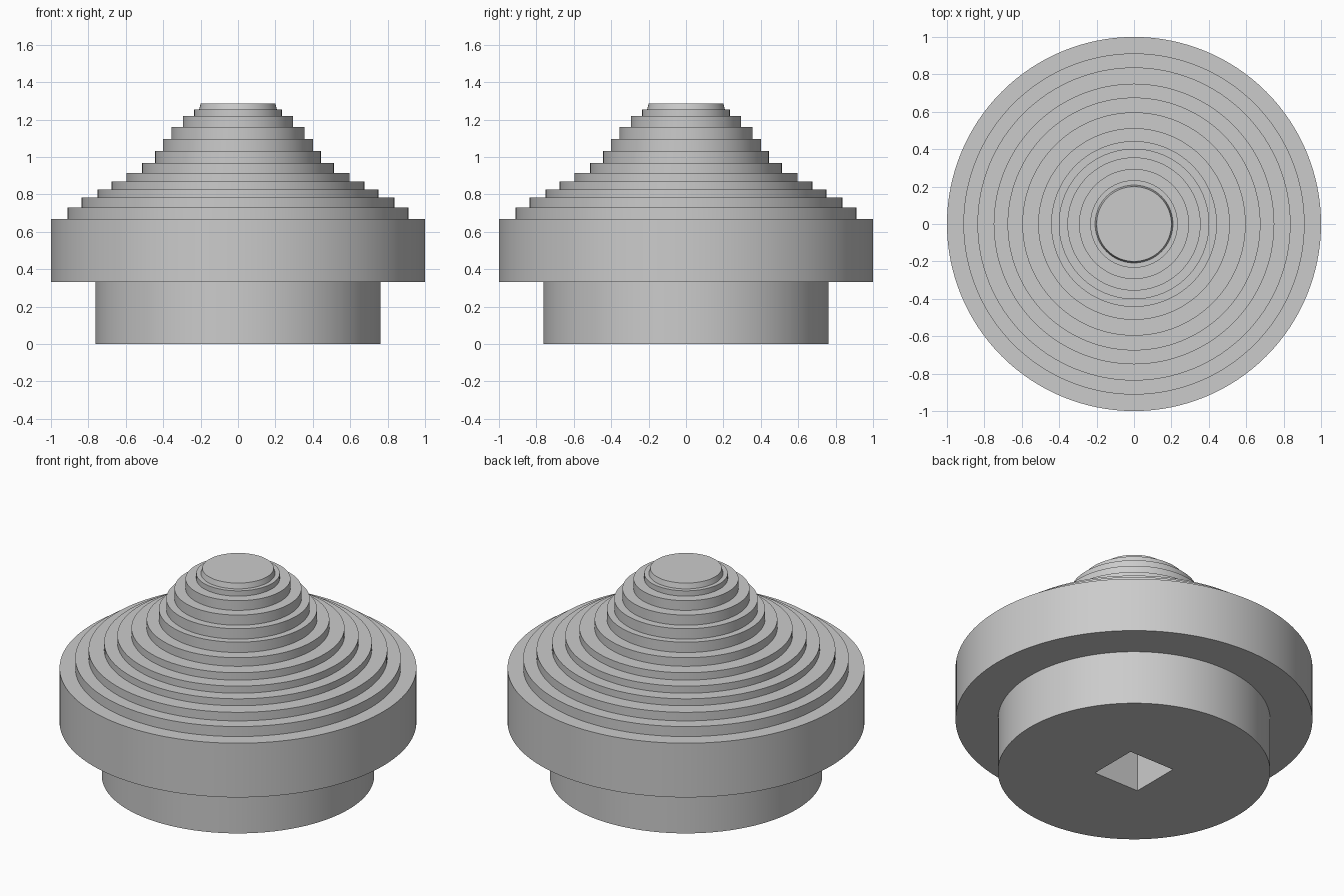
import bpy
import bmesh
from math import cos, sin, tau, radians

cube = bpy.data.objects.get("Cube")
if cube:
    bpy.data.objects.remove(cube, do_unlink=True)

SIDES = 128

# Single plain grey
grey = bpy.data.materials.new("plain grey")
grey.use_nodes = True
colour = (0.6, 0.6, 0.6, 1)
grey.diffuse_color = colour
grey.node_tree.nodes["Principled BSDF"].inputs["Base Color"].default_value = colour

# Tiers from the bottom up: radius and top height
tiers = [(0.763, 0.333), (1.0, 0.668), (0.912, 0.73), (0.837, 0.783),
         (0.75, 0.826), (0.676, 0.87), (0.597, 0.916), (0.512, 0.969),
         (0.443, 1.033), (0.402, 1.097), (0.356, 1.16), (0.294, 1.22),
         (0.234, 1.253)]
profile = []
z = 0
for radius, top in tiers:
    profile += [(radius, z), (radius, top)]
    z = top
# Slightly tapered crown
profile += [(0.208, z), (0.2, 1.285)]


def lathe(name, points):
    """Closed turned solid from (radius, height) points."""
    bm = bmesh.new()
    rings = [[bm.verts.new((r * cos(tau * i / SIDES), r * sin(tau * i / SIDES), h))
              for i in range(SIDES)] for r, h in points]
    for low, high in zip(rings, rings[1:]):
        for i in range(SIDES):
            j = (i + 1) % SIDES
            bm.faces.new((low[i], low[j], high[j], high[i]))
    bm.faces.new(rings[0][::-1])
    bm.faces.new(rings[-1])
    mesh = bpy.data.meshes.new(name)
    bm.to_mesh(mesh)
    bm.free()
    obj = bpy.data.objects.new(name, mesh)
    bpy.context.collection.objects.link(obj)
    mesh.materials.append(grey)
    return obj


body = lathe("stepped_body", profile)

# Square socket in the underside
depth = 0.333
bpy.ops.mesh.primitive_cube_add(size=1, location=(0, 0, 0))
cutter = bpy.context.object
cutter.name = "socket_cutter"
cutter.hide_render = True
cutter.scale = (0.31, 0.31, depth * 2)
cutter.data.materials.append(grey)

bpy.ops.object.select_all(action="DESELECT")
body.select_set(True)
bpy.context.view_layer.objects.active = body
cut = body.modifiers.new("socket", "BOOLEAN")
cut.operation = "DIFFERENCE"
cut.solver = "EXACT"
cut.object = cutter
bpy.ops.object.modifier_apply(modifier=cut.name)
bpy.data.objects.remove(cutter, do_unlink=True)

bpy.ops.object.shade_smooth_by_angle(angle=radians(30))
